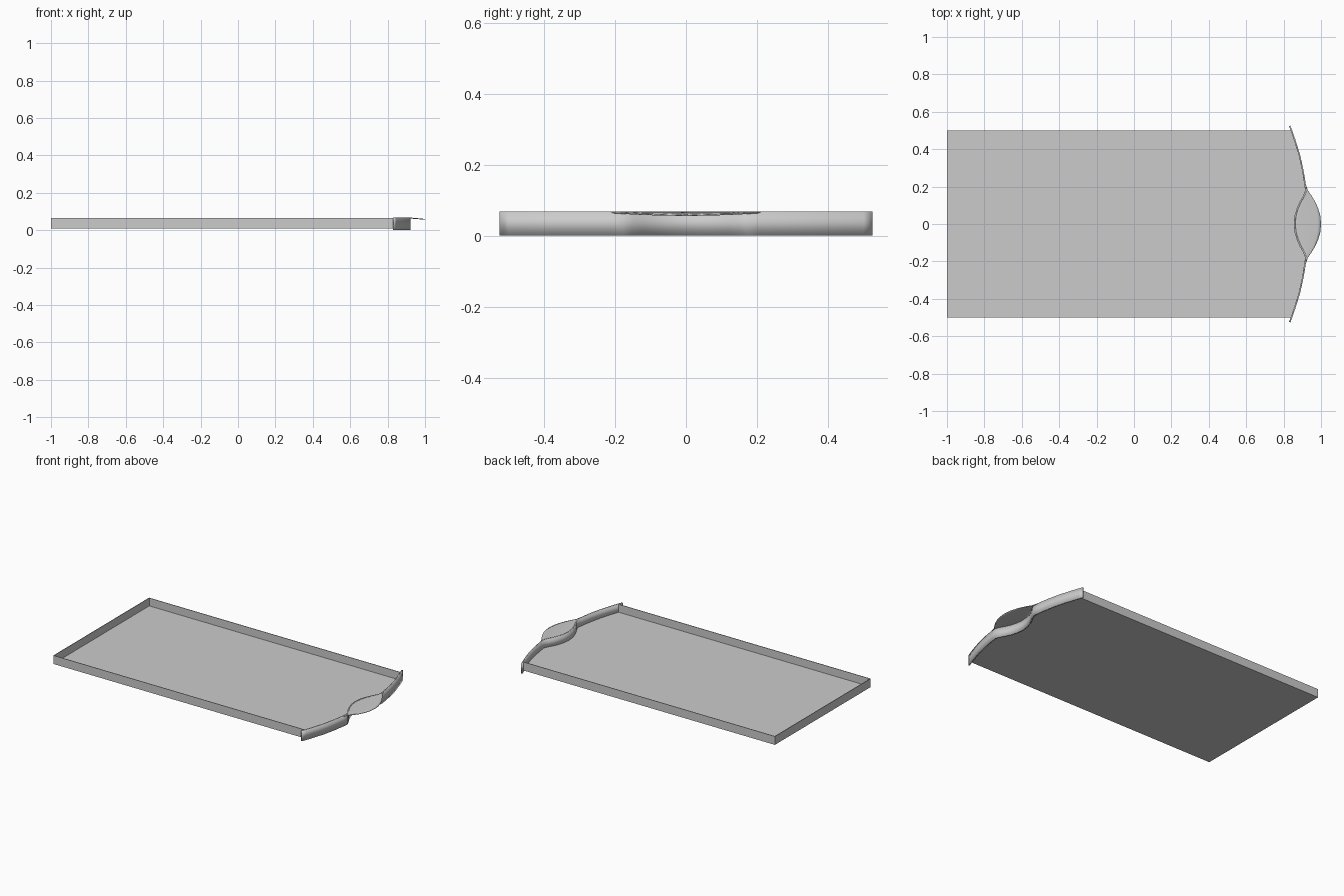
import bpy, bmesh

if "Cube" in bpy.data.objects:
    bpy.data.objects.remove(bpy.data.objects["Cube"])

TOP, FLOOR, SHEET = 0.068, 0.01, 0.004


def make(name, verts, faces, thickness=0, offset=0, smooth=False):
    mesh = bpy.data.meshes.new(name)
    mesh.from_pydata(verts, [], faces)
    bm = bmesh.new()
    bm.from_mesh(mesh)
    bmesh.ops.remove_doubles(bm, verts=bm.verts, dist=1e-5)
    bmesh.ops.recalc_face_normals(bm, faces=bm.faces)
    bm.to_mesh(mesh)
    bm.free()
    obj = bpy.data.objects.new(name, mesh)
    bpy.context.collection.objects.link(obj)
    if thickness:
        mod = obj.modifiers.new("thickness", 'SOLIDIFY')
        mod.thickness, mod.offset = thickness, offset
    if smooth:
        bpy.ops.object.select_all(action='DESELECT')
        bpy.context.view_layer.objects.active = obj
        obj.select_set(True)
        bpy.ops.object.shade_smooth_by_angle(angle=0.6)
    return obj


def box(name, x0, x1, y0, y1, z0, z1):
    v = [(x, y, z) for x in (x0, x1) for y in (y0, y1) for z in (z0, z1)]
    f = [(0, 1, 3, 2), (4, 6, 7, 5), (0, 4, 5, 1),
         (2, 3, 7, 6), (0, 2, 6, 4), (1, 5, 7, 3)]
    return make(name, v, f)


def mirrored(half):
    return half + [(x, -y) for x, y in reversed(half[:-1])]


# Front outline: flared wings, then a finger recess
wing = [(0.832, 0.525), (0.842, 0.5), (0.859, 0.45), (0.884, 0.37),
        (0.902, 0.29), (0.915, 0.21)]
recess = [(0.919, 0.178), (0.908, 0.15), (0.891, 0.12), (0.875, 0.085),
          (0.863, 0.045), (0.858, 0)]
line = mirrored(wing + recess)

# Tray floor follows the front outline
outline = [(-1, -0.5), (-1, 0.5)] + line[1:-1]
n = len(outline)
make("tray_floor",
     [(x, y, z) for z in (FLOOR, FLOOR + SHEET) for x, y in outline],
     [tuple(range(n)), tuple(range(n, 2 * n))] +
     [(i, (i + 1) % n, (i + 1) % n + n, i + n) for i in range(n)])

# Side and back walls
for name, s in (("left_wall", 1), ("right_wall", -1)):
    a, b = sorted((s * 0.5, s * (0.5 - SHEET)))
    box(name, -1, 0.842, a, b, FLOOR, 0.066)
box("back_wall", -1, -1 + SHEET, -0.5, 0.5, FLOOR, 0.066)

# Curved front panel
m = len(line)
make("front_panel", [(x, y, z) for z in (0, TOP) for x, y in line],
     [(i, i + 1, i + 1 + m, i + m) for i in range(m - 1)], 0.008, 0, True)

# Lens-shaped handle, drooping toward its outer lip
inner = mirrored([(0.914, 0.215)] + recess)
outer = mirrored([(0.917, 0.215), (0.93, 0.178), (0.95, 0.15), (0.968, 0.12),
                  (0.984, 0.085), (0.996, 0.045), (1.0, 0)])
steps, k = 8, len(inner)
verts = []
for j in range(steps + 1):
    t = j / steps
    for (xi, y), (xo, _) in zip(inner, outer):
        droop = 0.008 * t * t * (1 - (y / 0.215) ** 2)
        verts.append((xi + (xo - xi) * t, y, TOP - 0.002 - droop))
faces = [(j * k + i, j * k + i + 1, (j + 1) * k + i + 1, (j + 1) * k + i)
         for j in range(steps) for i in range(k - 1)]
make("handle_grip", verts, faces, SHEET, 0, True)
